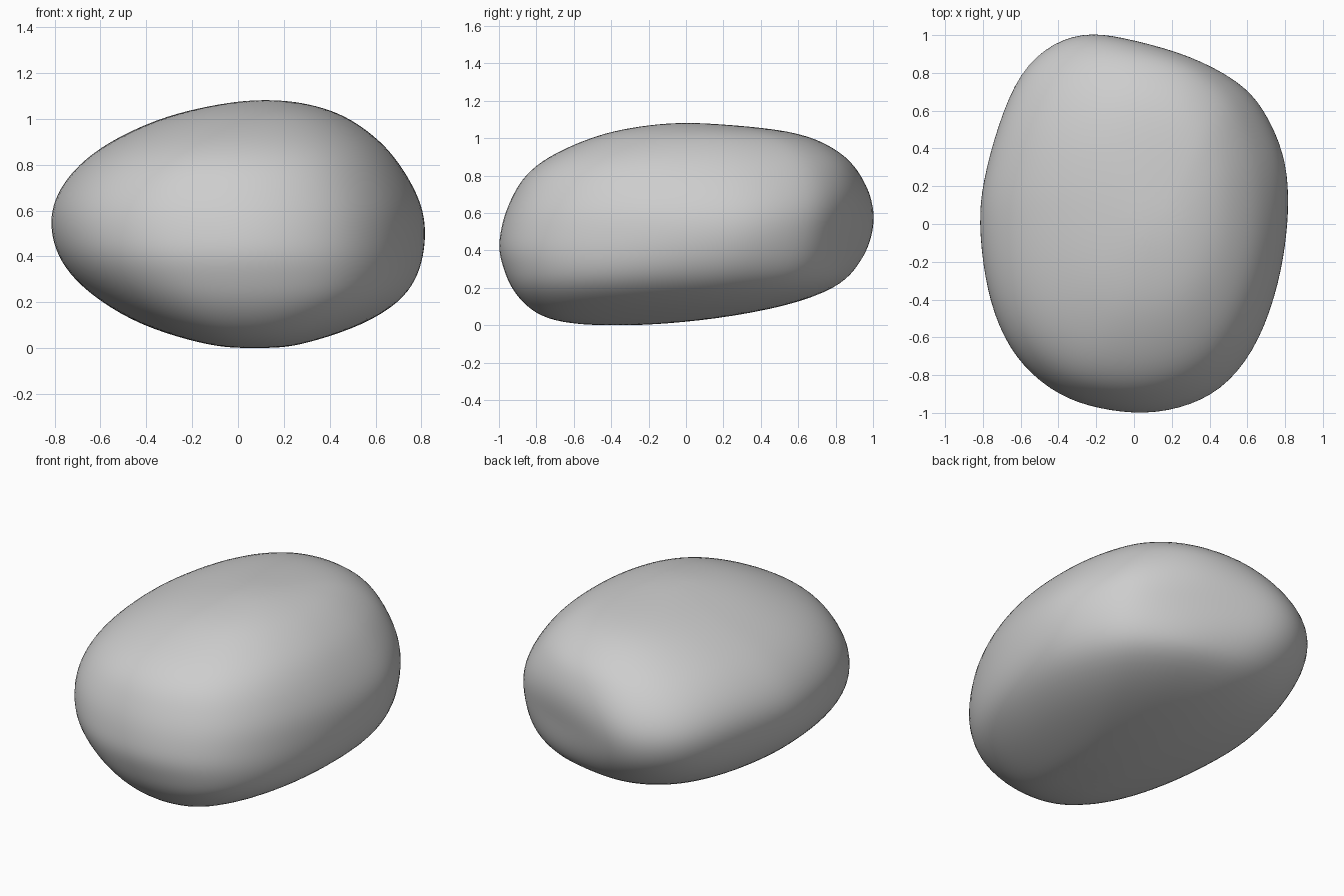
import bpy
import bmesh
from math import hypot

cube = bpy.data.objects.get("Cube")
if cube:
    bpy.data.objects.remove(cube, do_unlink=True)

# Plan outline of the boulder's waist, counter-clockwise from the front
OUTLINE = [(0.05, -1), (0.3, -0.95), (0.5, -0.83), (0.66, -0.6), (0.76, -0.3),
           (0.80, -0.05), (0.81, 0.15), (0.79, 0.36), (0.68, 0.6), (0.55, 0.735),
           (0.3, 0.85), (0, 0.945), (-0.22, 1), (-0.42, 0.95), (-0.6, 0.79),
           (-0.71, 0.5), (-0.79, 0.2), (-0.81, 0), (-0.78, -0.3), (-0.71, -0.55),
           (-0.59, -0.75), (-0.4, -0.9), (-0.2, -0.965)]

# Height, then left/right and front/back extents of each layer
LAYERS = [(0.003, -0.06, 0.21, -0.56, -0.18), (0.03, -0.2, 0.33, -0.74, 0.14),
          (0.1, -0.42, 0.54, -0.85, 0.54), (0.2, -0.59, 0.7, -0.93, 0.81),
          (0.3, -0.71, 0.77, -0.97, 0.91), (0.4, -0.78, 0.8, -1, 0.97),
          (0.5, -0.81, 0.81, -0.99, 1), (0.6, -0.81, 0.8, -0.965, 1.01),
          (0.7, -0.77, 0.76, -0.92, 0.99), (0.8, -0.69, 0.7, -0.86, 0.94),
          (0.9, -0.56, 0.62, -0.74, 0.86), (1.0, -0.35, 0.49, -0.52, 0.7),
          (1.05, -0.16, 0.37, -0.34, 0.49), (1.077, 0, 0.24, -0.14, 0.16)]
SWELL = 1.017  # offsets the shrinkage of the subdivision


def ring_point(x, y, layer):
    """Place one outline point, rounding the outline off above and below."""
    z, x0, x1, y0, y1 = layer
    u, v = x / 0.81, y
    if z > 0.5:
        weight, power = min(1, max(0, z - 0.55) / 0.35), 2.3
    else:
        weight, power = 0.75 * min(1, max(0, 0.45 - z) / 0.25), 2.5
    rounded = (abs(u) ** power + abs(v) ** power) ** (-1 / power)
    grow = (1 + weight * (rounded - 1)) * SWELL / 2
    return ((x0 + x1) / 2 + u * (x1 - x0) * grow,
            (y0 + y1) / 2 + v * (y1 - y0) * grow, z)


# Stacked rings closed by a point at each end
bm = bmesh.new()
rings = [[bm.verts.new(ring_point(x, y, layer)) for x, y in OUTLINE]
         for layer in LAYERS]
bottom = bm.verts.new((0.07, -0.37, 0))
top = bm.verts.new((0.12, 0.01, 1.083))
count = len(OUTLINE)
for i in range(count):
    j = (i + 1) % count
    for low, high in zip(rings, rings[1:]):
        bm.faces.new((low[i], low[j], high[j], high[i]))
    bm.faces.new((bottom, rings[0][j], rings[0][i]))
    bm.faces.new((top, rings[-1][i], rings[-1][j]))
bmesh.ops.recalc_face_normals(bm, faces=bm.faces)
for face in bm.faces:
    face.smooth = True

mesh = bpy.data.meshes.new("boulder")
bm.to_mesh(mesh)
bm.free()
boulder = bpy.data.objects.new("boulder", mesh)
bpy.context.collection.objects.link(boulder)

# Soften the stone
soften = boulder.modifiers.new("soften", "SUBSURF")
soften.levels = soften.render_levels = 2

# Plain grey stone
stone = bpy.data.materials.new("grey stone")
stone.use_nodes = True
colour = (0.61, 0.61, 0.61, 1)
stone.diffuse_color = colour
stone.node_tree.nodes["Principled BSDF"].inputs["Base Color"].default_value = colour
mesh.materials.append(stone)
